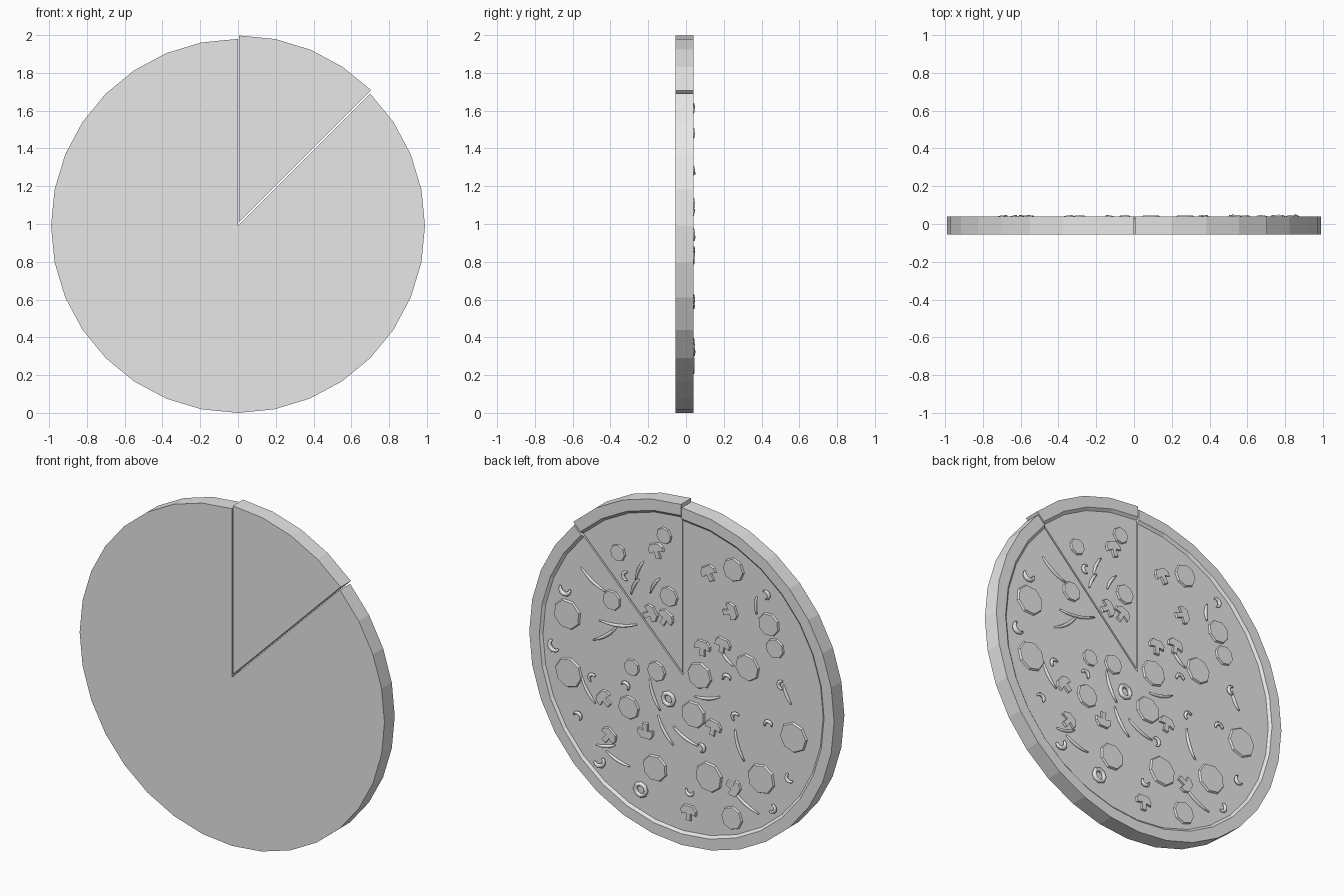
import bpy, bmesh
from math import sin, cos, pi, atan2, radians
from mathutils import Vector, Matrix

default_cube = bpy.data.objects.get("Cube")
if default_cube:
    bpy.data.objects.remove(default_cube, do_unlink=True)

GREY = (0.8, 0.8, 0.8, 1.0)
grey = bpy.data.materials.new("plain grey")
grey.use_nodes = True
grey.diffuse_color = GREY
grey.node_tree.nodes["Principled BSDF"].inputs["Base Color"].default_value = GREY

CENTRE = 0.99     # height of the pizza centre
UNDERSIDE, RIM, FLOOR = -0.055, 0.04, 0.027
RADIUS, LIP, SAUCE = 0.99, 0.925, 0.91
SIDES = 32


def finish(bm, name, smooth=False):
    """Turn a bmesh into a grey, flat or smooth object."""
    bmesh.ops.recalc_face_normals(bm, faces=bm.faces)
    mesh = bpy.data.meshes.new(name)
    bm.to_mesh(mesh)
    bm.free()
    mesh.materials.append(grey)
    obj = bpy.data.objects.new(name, mesh)
    bpy.context.collection.objects.link(obj)
    if smooth:
        mesh.shade_smooth()
    return obj


def place(x, z, turn, u, v, depth):
    """Map a point of a turned topping onto the upright pizza face."""
    return Vector((x + u * cos(turn) - v * sin(turn), depth,
                   CENTRE + z + u * sin(turn) + v * cos(turn)))


def slab(bm, outline, x, z, turn=0.0, top=0.038, taper=0.92):
    """Flat topping cut from an outline, narrowing a little to its top."""
    low = [bm.verts.new(place(x, z, turn, u, v, FLOOR - 0.002)) for u, v in outline]
    high = [bm.verts.new(place(x, z, turn, u * taper, v * taper, top)) for u, v in outline]
    bm.faces.new(high)
    for i in range(len(low)):
        j = (i + 1) % len(low)
        bm.faces.new((low[i], low[j], high[j], high[i]))


def tube(bm, path, thick, depth, tapered=True, closed=False, sides=6):
    """Rounded strand along flat (x, z) points, thin at the ends if tapered."""
    rings = []
    n = len(path)
    for i, (x, z) in enumerate(path):
        a, b = (path[i - 1], path[(i + 1) % n]) if closed else (path[max(i - 1, 0)], path[min(i + 1, n - 1)])
        heading = atan2(b[1] - a[1], b[0] - a[0])
        r = thick * (0.45 + 0.55 * sin(pi * i / (n - 1))) if tapered else thick
        rings.append([bm.verts.new(place(x, z, heading, 0, r * cos(t), depth + r * sin(t)))
                      for t in (2 * pi * k / sides for k in range(sides))])
    for i in range(n if closed else n - 1):
        for k in range(sides):
            m = (k + 1) % sides
            p, q = rings[i], rings[(i + 1) % n]
            bm.faces.new((p[k], p[m], q[m], q[k]))
    if not closed:
        bm.faces.new(rings[0])
        bm.faces.new(rings[-1])


def arc(x, z, r, start, sweep, steps):
    return [(x + r * cos(start + sweep * i / steps), z + r * sin(start + sweep * i / steps))
            for i in range(steps + 1)]


def wedge(name, first, last, shift):
    """Part of the base with raised crust; steps run clockwise from the top."""
    bm = bmesh.new()
    section = [(RADIUS, UNDERSIDE), (RADIUS, RIM), (LIP, RIM), (SAUCE, FLOOR)]
    under = bm.verts.new((0, UNDERSIDE, CENTRE))
    over = bm.verts.new((0, FLOOR, CENTRE))
    rows = []
    for s in range(first, last + 1):
        t = 2 * pi * s / SIDES
        rows.append([bm.verts.new((r * sin(t), y, CENTRE + r * cos(t))) for r, y in section])
    for p, q in zip(rows, rows[1:]):
        bm.faces.new((under, p[0], q[0]))
        bm.faces.new((over, p[-1], q[-1]))
        for k in range(len(section) - 1):
            bm.faces.new((p[k], p[k + 1], q[k + 1], q[k]))
    for row in (rows[0], rows[-1]):
        bm.faces.new([under] + row + [over])
    bmesh.ops.translate(bm, verts=bm.verts, vec=shift)
    return finish(bm, name)


# Base: the cut slice sits slightly outward from the rest
wedge("pizza_base", SIDES // 8, SIDES, (0, 0, 0))
wedge("cut_slice", 0, SIDES // 8, (0.005, 0, 0.018))

# Round sausage discs: x, z, radius
bm = bmesh.new()
DISCS = [(-.33, .71, .07), (-.56, .45, .07), (-.42, .16, .08), (-.11, .03, .08),
         (-.07, -.21, .08), (-.72, -.17, .09), (-.51, -.47, .09), (-.17, -.55, .09),
         (-.32, -.75, .07), (.18, -.59, .08), (.35, -.28, .07), (.74, -.18, .09),
         (.75, .16, .09), (.17, -.02, .06), (.33, -.04, .05), (.12, .79, .05),
         (.42, .61, .05), (.46, .32, .06), (.09, .44, .06), (-.6, .32, .06)]
for i, (x, z, r) in enumerate(DISCS):
    slab(bm, arc(0, 0, r, 0, 2 * pi * 7 / 8, 7), x, z, i * 0.3)
finish(bm, "sausage_discs")

# Mushroom slices: x, z, turn in degrees
bm = bmesh.new()
half = [(.016, -.05), (.014, -.005), (.05, -.012), (.052, .015), (.03, .042)]
mushroom = half + [(-u, v) for u, v in reversed(half)]
MUSHROOMS = [(-.17, .65, -30), (-.31, .46, 70), (-.13, .2, 0), (-.26, .25, 10),
             (.17, .69, -20), (.11, .31, 30), (.51, -.27, -50), (.24, -.39, 180),
             (-.2, -.25, 10), (-.04, -.79, 0), (-.33, -.57, 120), (.21, .31, 60),
             (.48, -.48, 40)]
for x, z, turn in MUSHROOMS:
    slab(bm, mushroom, x, z, radians(turn), top=0.039)
finish(bm, "mushroom_slices")

# Curled olive pieces
bm = bmesh.new()
CURLS = [(.76, .31), (.83, -.04), (.36, .49), (.58, -.17), (-.29, .06), (.37, -.16),
         (-.12, -.39), (-.58, -.62), (.54, -.64), (-.05, -.66), (-.7, -.41),
         (-.65, .12), (-.35, -.15), (-.56, -.14), (.68, -.42), (-.54, .62)]
for i, (x, z) in enumerate(CURLS):
    big = i in (0, 1, 8)
    tube(bm, arc(x, z, .032 if big else .024, pi + i * 0.7, pi * 1.1, 6),
         .014 if big else .011, .037)
finish(bm, "olive_curls", True)

# Whole olive rings
bm = bmesh.new()
for x, z in [(.27, -.74), (.09, -.16)]:
    tube(bm, arc(x, z, .035, 0, 2 * pi * 7 / 8, 7), .013, .034, tapered=False, closed=True)
finish(bm, "olive_rings", True)

# Slim curved pepper strips: centre x, z, then length along x and z
bm = bmesh.new()
STRIPS = [(.58, .41, -.16, -.1), (.42, .2, -.24, .04), (.5, .12, -.16, .13),
          (.18, -.16, -.07, -.17), (.61, -.25, -.09, -.13), (-.29, .18, -.08, -.07),
          (-.02, -.35, -.16, -.07), (.11, -.35, -.1, -.15), (-.37, -.31, -.06, -.17),
          (-.41, -.63, -.17, -.1), (.28, .54, .05, -.12), (.31, .44, .05, -.1),
          (.18, .48, .06, -.1), (-.48, .54, 0, -.1), (.42, -.6, -.15, -.05),
          (.5, -.54, -.12, .03), (-.68, .07, -.05, -.1), (-.16, -.08, -.16, .04)]
for x, z, dx, dz in STRIPS:
    path = []
    for k in range(6):
        t = k / 5 - 0.5
        bow = 0.15 * (0.25 - t * t) * 2
        path.append((x + dx * t - dz * bow, z + dz * t + dx * bow))
    tube(bm, path, .01, .03)
finish(bm, "pepper_strips", True)
